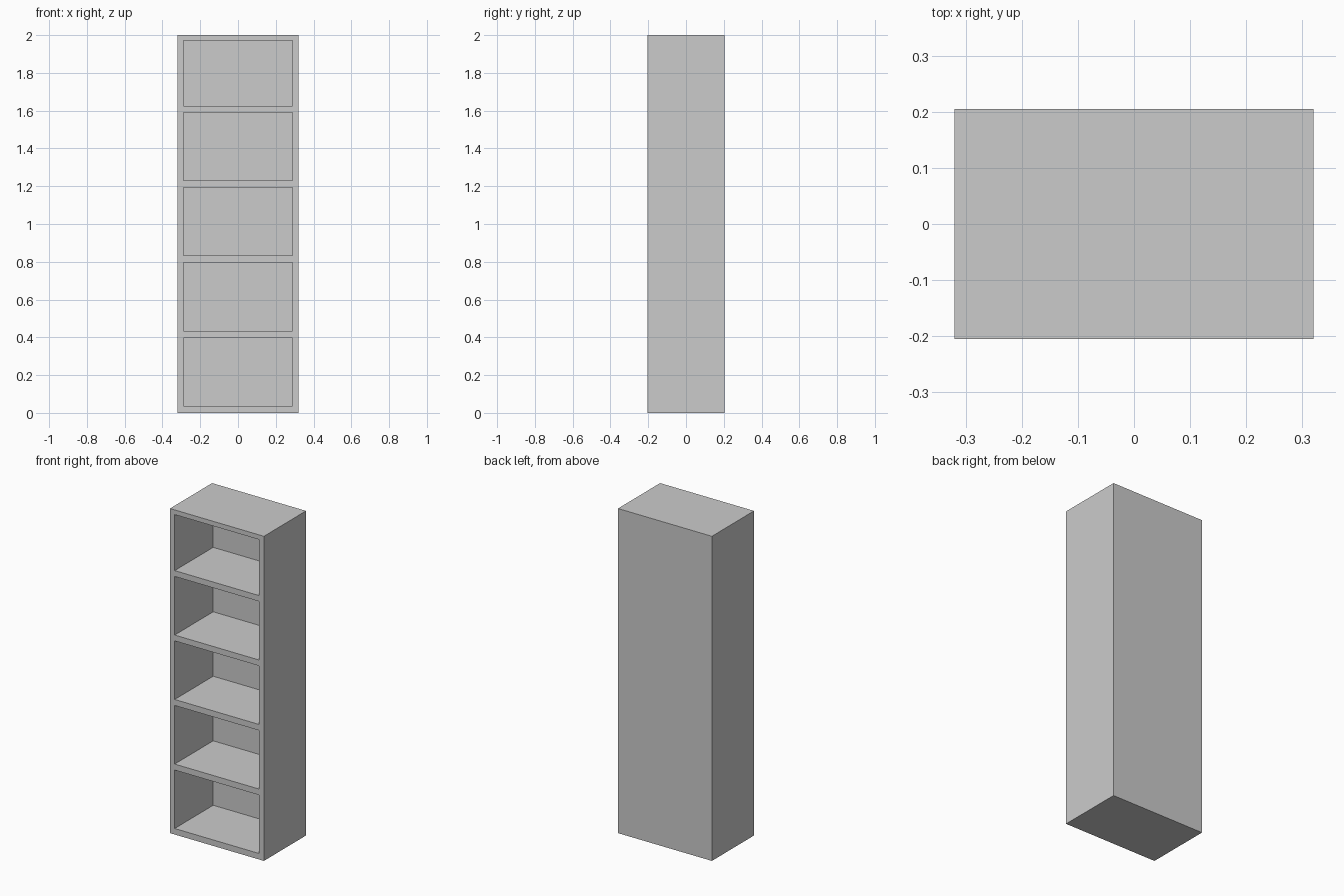
import bpy, bmesh
from mathutils import Matrix, Vector

if "Cube" in bpy.data.objects:
    bpy.data.objects.remove(bpy.data.objects["Cube"])

W, D, H = 0.64, 0.41, 2.0        # outer size
HALF_OPEN = 0.288                # half width of each opening
BACK_Y = 0.17                    # inner face of back panel
OPENINGS = [(0.037, 0.397), (0.434, 0.795), (0.832, 1.193),
            (1.229, 1.59), (1.626, 1.971)]


def add_box(bm, lo, hi):
    lo, hi = Vector(lo), Vector(hi)
    bmesh.ops.create_cube(bm, size=1, matrix=Matrix.Translation((lo + hi) / 2)
                          @ Matrix.Diagonal((*(hi - lo), 1)))


def make_object(name, boxes):
    bm = bmesh.new()
    for lo, hi in boxes:
        add_box(bm, lo, hi)
    mesh = bpy.data.meshes.new(name)
    bm.to_mesh(mesh)
    bm.free()
    obj = bpy.data.objects.new(name, mesh)
    bpy.context.collection.objects.link(obj)
    return obj


# Solid bookcase body
bookcase = make_object("bookcase", [((-W/2, -D/2, 0), (W/2, D/2, H))])

# Five compartments, open at the front
cutter = make_object("compartment_cutter", [
    ((-HALF_OPEN, -D/2 - 0.1, z0), (HALF_OPEN, BACK_Y, z1)) for z0, z1 in OPENINGS])
cutter.hide_render = True

# Hollow out the body, leaving sides, shelves and back panel
mod = bookcase.modifiers.new("compartments", 'BOOLEAN')
mod.operation = 'DIFFERENCE'
mod.solver = 'EXACT'
mod.object = cutter
bpy.context.view_layer.objects.active = bookcase
bpy.ops.object.modifier_apply(modifier=mod.name)
bpy.data.objects.remove(cutter, do_unlink=True)
